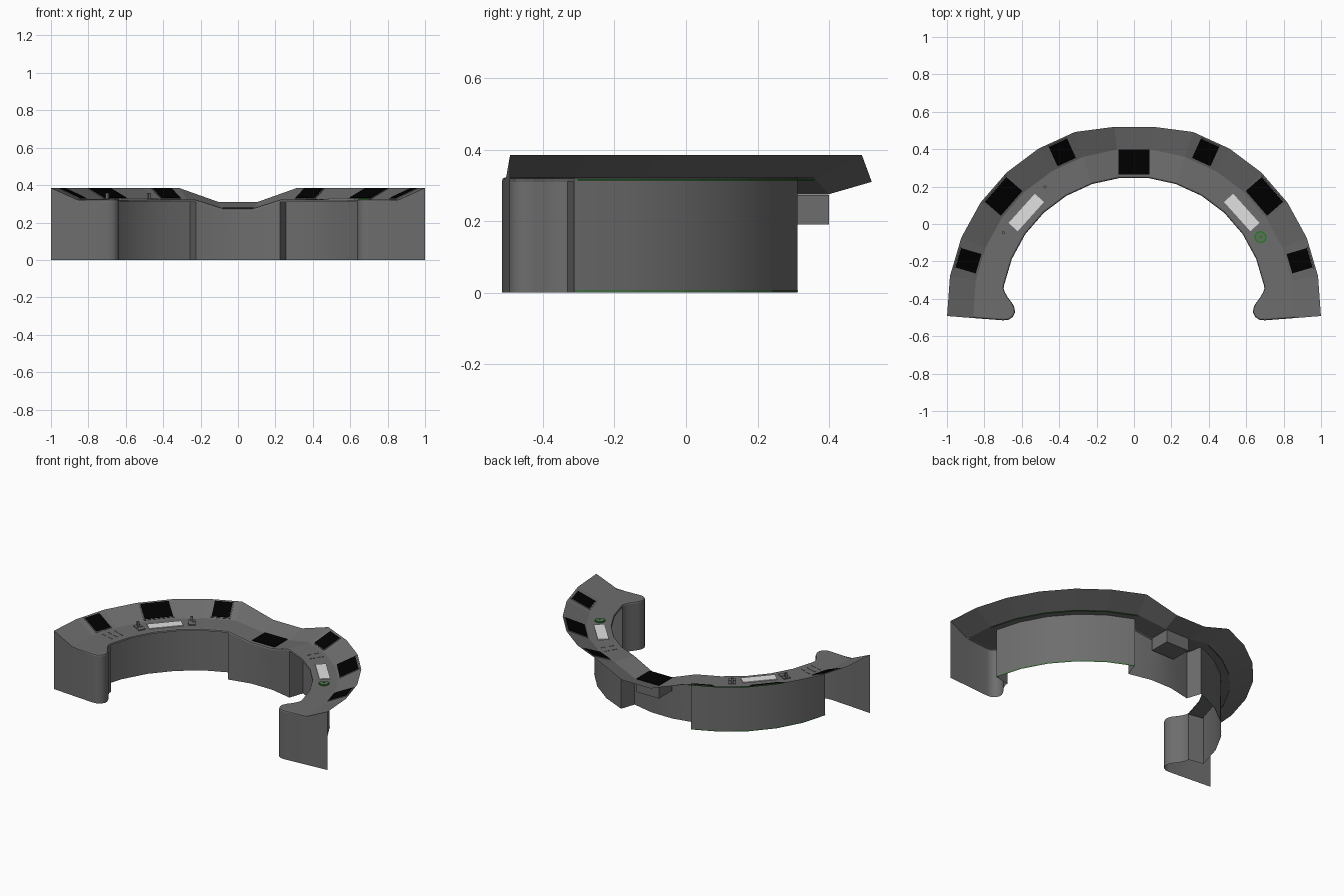
import bpy, bmesh, math
from mathutils import Matrix, Vector

if "Cube" in bpy.data.objects:
    bpy.data.objects.remove(bpy.data.objects["Cube"])

CY = -0.457                                   # centre of the arc
STEP = 184 / 15
ANG = [-2 + STEP * i for i in range(16)]      # facet angles, right to left
R_IN, R_CREASE, R_OUT, R_KNEE = 0.707, 0.86, 1.0, 0.81


def mat(name, rgb):
    m = bpy.data.materials.new(name)
    m.diffuse_color = (*rgb, 1)
    m.use_nodes = True
    m.node_tree.nodes["Principled BSDF"].inputs["Base Color"].default_value = m.diffuse_color
    return m


GREY = mat("console grey", (0.155, 0.155, 0.155))
BLACK = mat("screen black", (0.0, 0.0, 0.0))
WHITE = mat("key white", (0.75, 0.75, 0.75))
GREEN = mat("trim green", (0.01, 0.2, 0.01))
SAGE = mat("pad green grey", (0.1, 0.17, 0.1))


def pt(a, r, z=0.0):
    a = math.radians(a)
    return Vector((r * math.cos(a), CY + r * math.sin(a), z))


def low_middle(a):
    return 80 < a < 100


def drop(a):
    """The middle facet of the desk sits lower than the rest."""
    return 0.047 if low_middle(a) else 0.0


def finish(bm, name, m, smooth=None):
    bmesh.ops.remove_doubles(bm, verts=bm.verts, dist=1e-5)
    me = bpy.data.meshes.new(name)
    bm.to_mesh(me)
    bm.free()
    me.materials.append(m)
    ob = bpy.data.objects.new(name, me)
    bpy.context.collection.objects.link(ob)
    if smooth:
        bpy.ops.object.select_all(action='DESELECT')
        ob.select_set(True)
        bpy.context.view_layer.objects.active = ob
        bpy.ops.object.shade_smooth_by_angle(angle=math.radians(smooth))
    return ob


def strip(bm, a, b):
    """Quads between two point rows."""
    va, vb = [bm.verts.new(p) for p in a], [bm.verts.new(p) for p in b]
    for i in range(len(a) - 1):
        bm.faces.new((va[i], va[i + 1], vb[i + 1], vb[i]))


def at(v, z):
    return Vector((v.x, v.y, z))


def mir(v):
    return Vector((-v.x, v.y, v.z))


# Rounded foot outline on the right, from the end panel to the inner arc
FOOT = [Vector((x, y, 0.322)) for x, y in
        [(0.86, -0.503), (0.70, -0.515), (0.67, -0.512), (0.648, -0.497), (0.637, -0.475),
         (0.638, -0.45), (0.65, -0.425), (0.675, -0.392), (0.69, -0.366), (0.697, -0.345)]]
ARC = [pt(a, R_IN, 0.322 - drop(a)) for a in ANG[1:-1]]
EDGE = FOOT + ARC + [mir(p) for p in reversed(FOOT)]

# Inset of the edge, for the rounded rim
INSET = []
for i, p in enumerate(EDGE):
    t = EDGE[min(i + 1, len(EDGE) - 1)] - EDGE[max(i - 1, 0)]
    n = Vector((t.y, -t.x, 0)).normalized()
    INSET.append(p + n * 0.009)

# Desk top: flat worktop, raised back and rounded rim
bm = bmesh.new()
crease = [pt(a, R_CREASE, 0.322 - drop(a)) for a in ANG]
crease[0], crease[-1] = FOOT[0].copy(), mir(FOOT[0])
outer = [pt(a, 0.982 if low_middle(a) else R_OUT, 0.385 - drop(a) * 1.6) for a in ANG]
nf = len(FOOT)
strip(bm, outer, crease)
strip(bm, crease[1:-1], INSET[nf:nf + len(ARC)])
right = INSET[:nf + 1] + [crease[1], crease[0]]
left = INSET[nf + len(ARC) - 1:] + [crease[-1], crease[-2]]
for loop in (right, left):
    bm.faces.new([bm.verts.new(p) for p in loop])
mid = [p * 0.7 + q * 0.3 - Vector((0, 0, 0.003)) for p, q in zip(EDGE, INSET)]
low = [p - Vector((0, 0, 0.012)) for p in EDGE]
strip(bm, INSET, mid)
strip(bm, mid, low)
bmesh.ops.remove_doubles(bm, verts=bm.verts, dist=1e-5)
bmesh.ops.recalc_face_normals(bm, faces=bm.faces)
if sum(f.normal.z * f.calc_area() for f in bm.faces) < 0:
    bmesh.ops.reverse_faces(bm, faces=bm.faces)
finish(bm, "desk_top", GREY)

for s, side in ((1, "right"), (-1, "left")):
    # Foot and end panel down to the floor
    fix = (lambda v: v) if s > 0 else mir
    path = [outer[0], FOOT[0]] + FOOT[1:] + [ARC[0], pt(ANG[1], R_KNEE)]
    tops = [outer[0], FOOT[0]] + [at(p, 0.311) for p in path[2:]]
    bm = bmesh.new()
    strip(bm, [fix(at(p, 0)) for p in path], [fix(p) for p in tops])
    if s < 0:
        bmesh.ops.reverse_faces(bm, faces=bm.faces)
    finish(bm, side + "_foot", GREY, 35)

    # Curved wall set back for the knees
    angs = ANG[1:7] if s > 0 else ANG[9:15]
    bm = bmesh.new()
    strip(bm, [pt(a, R_KNEE, 0) for a in angs], [pt(a, R_KNEE, 0.32) for a in angs])
    finish(bm, side + "_knee_wall", GREY, 35)

    # Green lines along the wall foot and below the raised back
    bm = bmesh.new()
    strip(bm, [pt(a, R_KNEE + 0.002, 0.003) for a in angs], [pt(a, R_KNEE + 0.002, 0.006) for a in angs])
    under = ANG[1:7] if s > 0 else ANG[9:15]
    strip(bm, [pt(a, R_CREASE, 0.314) for a in under], [pt(a, R_CREASE, 0.318) for a in under])
    finish(bm, side + "_green_line", GREEN)

# Front wall of the lowered middle, with its two returns
mid_angs = ANG[6:10]
row = [(pt(mid_angs[0], R_KNEE), 0.32)] + [(pt(a, R_IN + 0.003), 0.312 - drop(a)) for a in mid_angs] \
    + [(pt(mid_angs[-1], R_KNEE), 0.32)]
bm = bmesh.new()
strip(bm, [at(p, 0) for p, z in reversed(row)], [at(p, z) for p, z in reversed(row)])
bmesh.ops.reverse_faces(bm, faces=[f for f in bm.faces if f.normal.y > 0])
finish(bm, "middle_wall", GREY, 35)


def box(name, a, r, z, size, m, tilt=0.0, off=(0, 0, 0), base=False):
    """Box on the desk: x along the arc, y outward, z off the surface; open below unless base."""
    M = (Matrix.Translation(pt(a, r, z)) @ Matrix.Rotation(math.radians(a - 90), 4, 'Z')
         @ Matrix.Rotation(tilt, 4, 'X') @ Matrix.Translation(Vector(off) + Vector((0, 0, size[2] / 2 + 0.0008))))
    bm = bmesh.new()
    bmesh.ops.create_cube(bm, size=1, matrix=Matrix.Diagonal((*size, 1)))
    if not base:
        bmesh.ops.delete(bm, geom=[f for f in bm.faces if f.normal.z < -0.9], context='FACES')
    bm.transform(M)
    return finish(bm, name, m)


# Housing below the middle screen, and that screen
box("middle_housing", 90, 0.789, 0.19, (0.165, 0.135, 0.082), GREY, base=True)
box("middle_screen", 90, 0.789, 0.275, (0.165, 0.135, 0.004), BLACK)

# Screens on the raised back, and the keyboards
TILT = math.atan2(0.063, 0.139)
for side in ("right", "left"):
    def A(a):
        return a if side == "right" else 180 - a
    for n, (k, w) in enumerate(((1, 0.108), (3, 0.175), (5, 0.108))):
        a = A((ANG[k] + ANG[k + 1]) / 2)
        box(f"{side}_screen_frame_{n}", a, 0.9246, 0.3535, (w + 0.012, 0.134, 0.003), GREY, TILT)
        box(f"{side}_screen_{n}", a, 0.9246, 0.3535, (w, 0.122, 0.006), BLACK, TILT)
    box(side + "_keyboard", A(42), 0.775, 0.322, (0.21, 0.066, 0.005), WHITE)

# Two small lever units on the left
for n, a in enumerate((54, 30.5)):
    for k in (-1, 1):
        box(f"lever_base_{n}_{k}", 180 - a, 0.79, 0.322, (0.044, 0.035, 0.006), GREY, off=(0, 0.02 * k, 0))
    box(f"lever_{n}", 180 - a, 0.79, 0.322, (0.014, 0.014, 0.034), GREY, off=(0, 0.02, 0))

# Flat key rows: left near the foot, right beyond the keyboard
for n, a in enumerate((160, 163, 166, 57, 61)):
    for k in (-1, 1):
        box(f"key_row_{n}_{k}", a, 0.79, 0.322, (0.006, 0.035, 0.002), GREY, off=(0, 0.025 * k, 0))

# Round green pad on the right
for name, r, h, m in (("pad_ring", 0.032, 0.004, GREEN), ("pad_disc", 0.026, 0.006, SAGE),
                      ("pad_dot", 0.006, 0.008, GREEN)):
    bm = bmesh.new()
    bmesh.ops.create_cone(bm, cap_ends=True, segments=24, radius1=r, radius2=r, depth=h,
                          matrix=Matrix.Translation((0.677, -0.07, 0.323 + h / 2)))
    finish(bm, name, m, 35)
